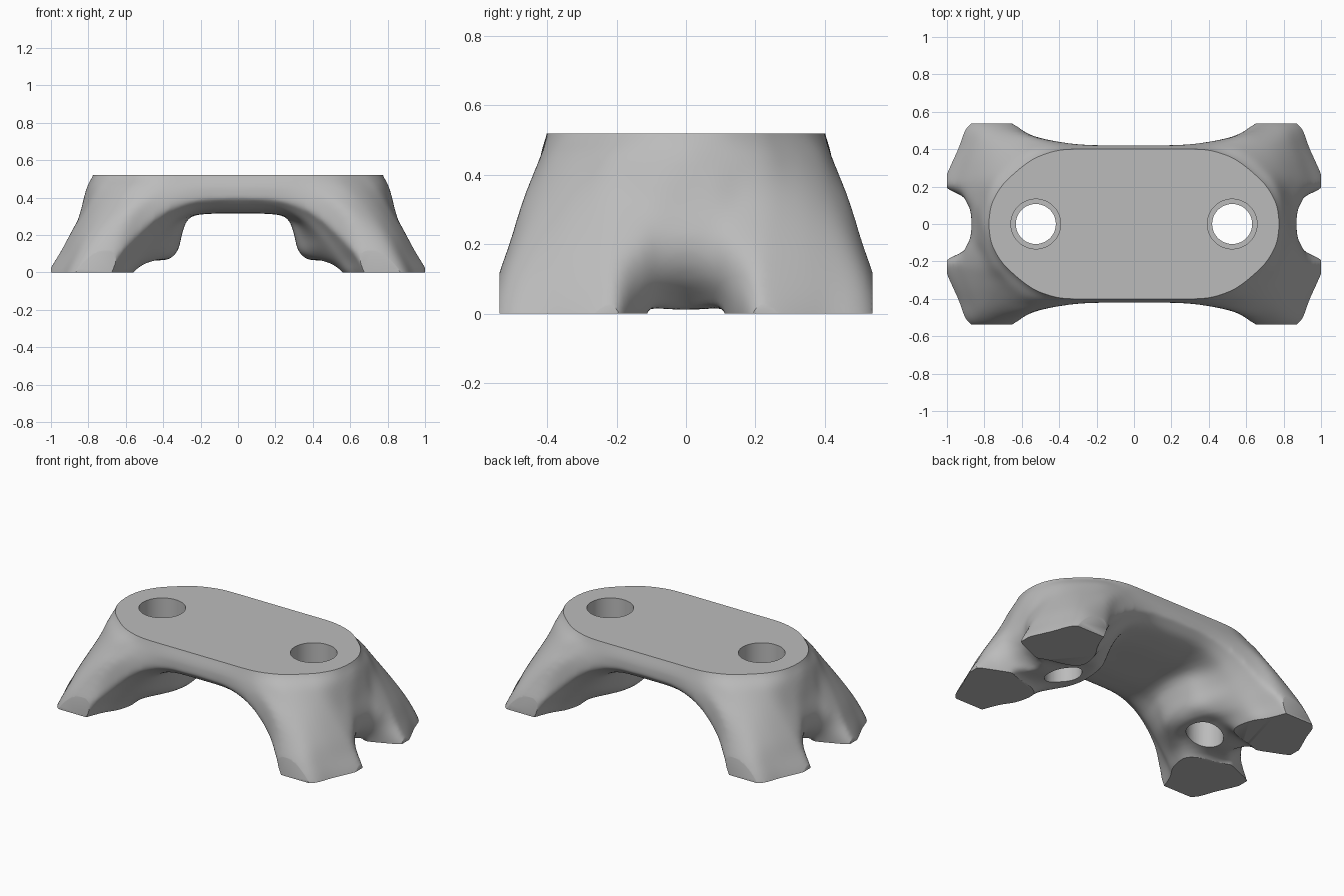
import bpy, bmesh, math
from mathutils import Vector

cube = bpy.data.objects.get("Cube")
if cube:
    bpy.data.objects.remove(cube, do_unlink=True)

grey = bpy.data.materials.new("plain grey")
grey.use_nodes = True
colour = (0.5, 0.5, 0.5, 1)
grey.diffuse_color = colour
grey.node_tree.nodes["Principled BSDF"].inputs["Base Color"].default_value = colour


def spline(points, steps, closed=False):
    """Smooth curve through the points."""
    n = len(points)
    pick = (lambda i: points[i % n]) if closed else (lambda i: points[max(0, min(n - 1, i))])
    out = []
    for i in range(n if closed else n - 1):
        a, b, c, d = (pick(i + k) for k in (-1, 0, 1, 2))
        for s in range(steps):
            t = s / steps
            out.append(b + (c - a) * t / 2 + (a - b * 2.5 + c * 2 - d / 2) * t * t
                       + (b * 1.5 - c * 1.5 + (d - a) / 2) * t ** 3)
    return out if closed else out + [points[-1].copy()]


def loft(name, rings):
    """Closed solid through a stack of rings."""
    bm = bmesh.new()
    rows = [[bm.verts.new(p) for p in ring] for ring in rings]
    n = len(rows[0])
    for low, high in zip(rows, rows[1:]):
        for i in range(n):
            j = (i + 1) % n
            bm.faces.new((low[i], low[j], high[j], high[i]))
    bm.faces.new(rows[0])
    bm.faces.new(rows[-1])
    bmesh.ops.recalc_face_normals(bm, faces=bm.faces)
    mesh = bpy.data.meshes.new(name)
    bm.to_mesh(mesh)
    bm.free()
    obj = bpy.data.objects.new(name, mesh)
    bpy.context.collection.objects.link(obj)
    return obj


def stack(rows, steps):
    """Smooth between matching points of neighbouring rows."""
    return list(zip(*(spline(list(column), steps) for column in zip(*rows))))


def apply_modifier(obj, kind, **settings):
    mod = obj.modifiers.new(kind.title(), kind)
    for key, value in settings.items():
        setattr(mod, key, value)
    bpy.context.view_layer.objects.active = obj
    bpy.ops.object.modifier_apply(modifier=mod.name)


def combine(obj, other, operation):
    apply_modifier(obj, "BOOLEAN", object=other, operation=operation, solver="EXACT")
    bpy.data.objects.remove(other, do_unlink=True)


# Outer skin: quarter outlines by height, from the end round to the long side
outlines = {
    -.1: ((.66, 0), (.72, .1), (.88, .16), (1.02, .2), (1.04, .24), (.97, .4), (.9, .55), (.67, .57), (.5, .46), (.25, .42), (0, .42)),
    0: ((.71, 0), (.76, .08), (.89, .14), (1, .19), (1.01, .24), (.94, .4), (.87, .54), (.67, .56), (.5, .46), (.25, .42), (0, .42)),
    .1: ((.83, 0), (.85, .07), (.9, .13), (.95, .19), (.95, .24), (.89, .4), (.82, .52), (.66, .54), (.5, .46), (.25, .42), (0, .42)),
    .2: ((.87, 0), (.875, .07), (.895, .13), (.9, .19), (.89, .25), (.84, .38), (.77, .48), (.64, .51), (.5, .46), (.25, .42), (0, .42)),
    .33: ((.84, 0), (.84, .08), (.83, .14), (.82, .21), (.8, .27), (.75, .36), (.68, .43), (.58, .47), (.46, .45), (.25, .42), (0, .42)),
    .45: ((.81, 0), (.8, .08), (.78, .16), (.75, .23), (.71, .28), (.64, .35), (.56, .4), (.45, .42), (.34, .42), (.17, .42), (0, .42)),
}
plate = ((.775, 0), (.765, .09), (.74, .15), (.7, .21), (.66, .25), (.59, .31), (.52, .355), (.42, .39), (.33, .4), (.17, .4), (0, .4))
outlines[.52] = plate
outlines[.62] = [(x * .95, y * .94) for x, y in plate]


def full_ring(quarter, z):
    half = list(quarter) + [(-x, y) for x, y in quarter[-2::-1]]
    ring = half + [(x, -y) for x, y in half[-2:0:-1]]
    return spline([Vector((x, y, z)) for x, y in ring], 4, closed=True)


body = loft("bracket_body", stack([full_ring(q, z) for z, q in outlines.items()], 5))

# Underside hollow: half arch sections by depth, from the middle outwards
arches = {
    0: ((0, .315), (.2, .31), (.27, .28), (.3, .2), (.32, .12), (.37, .07), (.46, .06), (.62, .015), (.85, .01)),
    .12: ((0, .315), (.2, .31), (.28, .28), (.31, .2), (.34, .11), (.4, .07), (.48, .06), (.62, .02), (.8, .01)),
    .22: ((0, .32), (.2, .315), (.3, .28), (.35, .2), (.39, .12), (.45, .07), (.51, .04), (.56, 0), (.62, -.06)),
    .35: ((0, .34), (.2, .335), (.32, .29), (.4, .22), (.46, .15), (.51, .09), (.55, .04), (.58, 0), (.64, -.06)),
    .43: ((0, .4), (.2, .39), (.33, .35), (.43, .28), (.51, .19), (.56, .12), (.6, .06), (.63, 0), (.68, -.06)),
    .56: ((0, .47), (.2, .46), (.37, .42), (.48, .34), (.56, .24), (.61, .15), (.65, .07), (.68, 0), (.71, -.06)),
    .7: ((0, .5), (.2, .49), (.38, .45), (.49, .36), (.58, .25), (.63, .15), (.67, .07), (.7, 0), (.73, -.06)),
}


def arch(half, y):
    points = [(-x, z) for x, z in half[:0:-1]] + list(half)
    curve = spline([Vector((x, y, z)) for x, z in points], 4)
    edge = half[-1][0]
    return curve + [Vector((edge, y, -.4)), Vector((-edge, y, -.4))]


depths = [-y for y in list(arches)[:0:-1]] + list(arches)
combine(body, loft("arch_cutter", stack([arch(arches[abs(y)], y) for y in depths], 5)), "DIFFERENCE")

# Blend into one soft form
apply_modifier(body, "REMESH", mode="VOXEL", voxel_size=.014)
apply_modifier(body, "SMOOTH", factor=.5, iterations=12)

# Flat top, feet and foot sides
bpy.ops.mesh.primitive_cube_add(size=1, location=(0, 0, .26))
trim = bpy.context.object
trim.scale = (2, 1.076, .52)
combine(body, trim, "INTERSECT")

# Bolt holes: wide bore above a narrower one
for side in (-1, 1):
    for radius, bottom in ((.133, .2), (.107, -.2)):
        bpy.ops.mesh.primitive_cylinder_add(vertices=64, radius=radius, depth=1,
                                            location=(side * .525, 0, bottom + .5))
        combine(body, bpy.context.object, "DIFFERENCE")

body.data.materials.clear()
body.data.materials.append(grey)
bpy.ops.object.select_all(action="DESELECT")
body.select_set(True)
bpy.context.view_layer.objects.active = body
bpy.ops.object.shade_smooth_by_angle(angle=math.radians(35))
